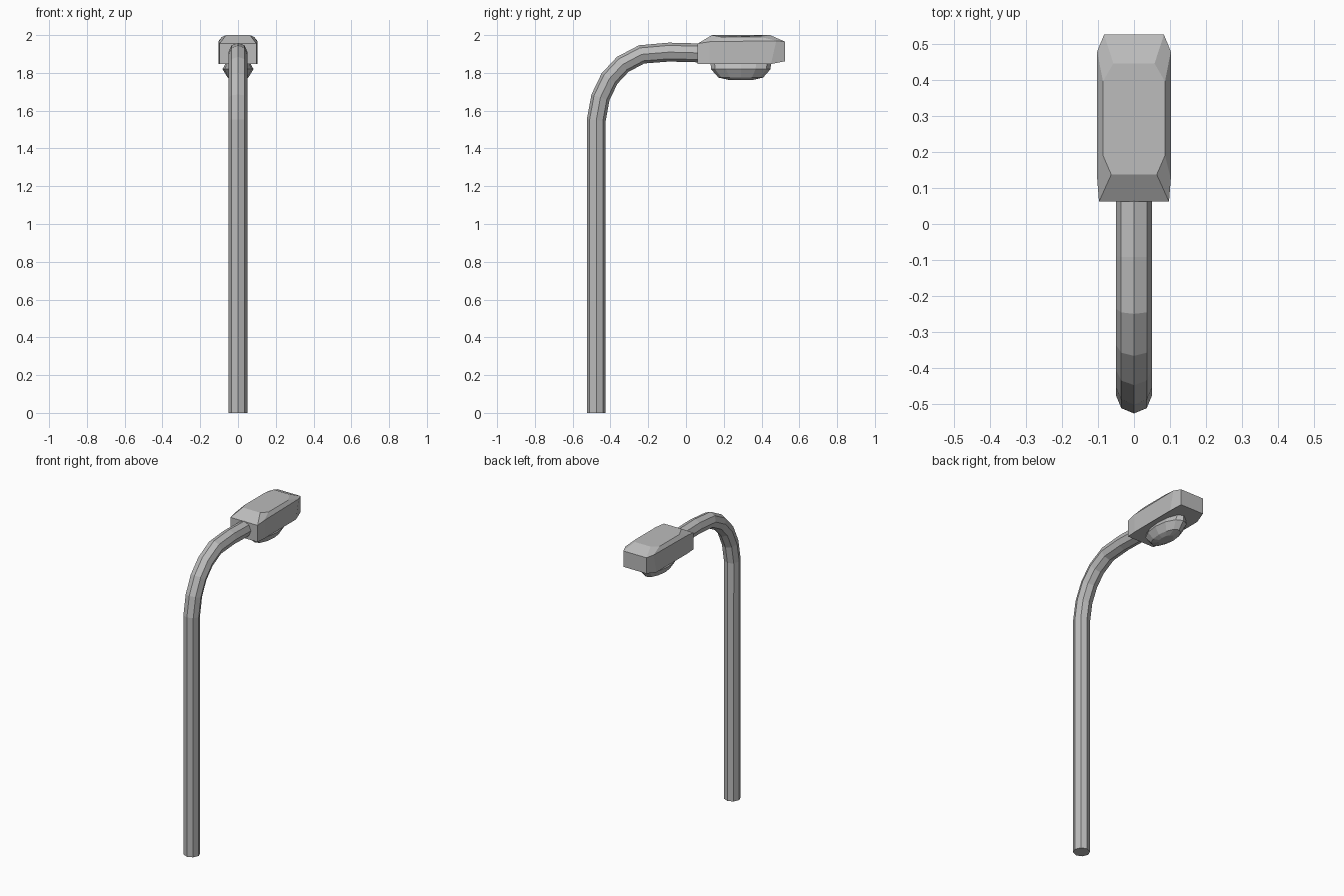
import bpy, bmesh
from math import sin, cos, pi, atan2
from mathutils import Vector

if "Cube" in bpy.data.objects:
    bpy.data.objects.remove(bpy.data.objects["Cube"])

grey = bpy.data.materials.new("grey metal")
grey.use_nodes = True
grey.diffuse_color = (0.5, 0.5, 0.5, 1)
grey.node_tree.nodes["Principled BSDF"].inputs["Base Color"].default_value = (0.5, 0.5, 0.5, 1)


def loft(name, rings):
    """Skin a closed solid through a list of rings of equal point count."""
    bm = bmesh.new()
    loops = [[bm.verts.new(p) for p in ring] for ring in rings]
    for a, b in zip(loops, loops[1:]):
        for i in range(len(a)):
            j = (i + 1) % len(a)
            bm.faces.new((a[i], a[j], b[j], b[i]))
    bm.faces.new(loops[0])
    bm.faces.new(loops[-1])
    bmesh.ops.recalc_face_normals(bm, faces=bm.faces)
    mesh = bpy.data.meshes.new(name)
    bm.to_mesh(mesh)
    bm.free()
    mesh.materials.append(grey)
    obj = bpy.data.objects.new(name, mesh)
    bpy.context.collection.objects.link(obj)
    return obj


def mirrored(half):
    """Complete a ring from its left-hand half."""
    return half + [(-x, y, z) for x, y, z in reversed(half)]


# Pole: octagonal tube swept along a bent path
path = [Vector(p) for p in ((-.475, 0), (-.475, 1.55), (-.453, 1.67), (-.405, 1.77),
                            (-.335, 1.845), (-.235, 1.898), (-.09, 1.91), (.1, 1.905))]
rings = []
for i, p in enumerate(path):
    before = (p - path[i - 1]).normalized() if i else Vector((0, 1))
    after = (path[i + 1] - p).normalized() if i + 1 < len(path) else before
    t = (before + after).normalized()
    rings.append([(.05 * cos(k * pi / 4), p.x - t.y * .05 * sin(k * pi / 4),
                   p.y + t.x * .05 * sin(k * pi / 4)) for k in range(8)])
loft("pole", rings)

# Lamp head: octagonal housing with a chamfered top
loft("lamp_head", [
    mirrored([(.097, .062, 1.847), (.102, .125, 1.847), (.102, .45, 1.847), (.083, .525, 1.862)]),
    mirrored([(.097, .062, 1.955), (.102, .125, 1.965), (.102, .478, 1.97), (.083, .525, 1.965)]),
    mirrored([(.063, .137, 2), (.086, .19, 1.99), (.086, .395, 1.99), (.057, .445, 2)]),
])

# Lens: faceted oval bowl under the head
loft("lens", [[(rx * cos(k * pi / 6), .29 + ry * sin(k * pi / 6), z) for k in range(12)]
              for rx, ry, z in ((.06, .16, 1.86), (.082, .158, 1.82),
                                (.055, .118, 1.775), (.03, .06, 1.762))])
